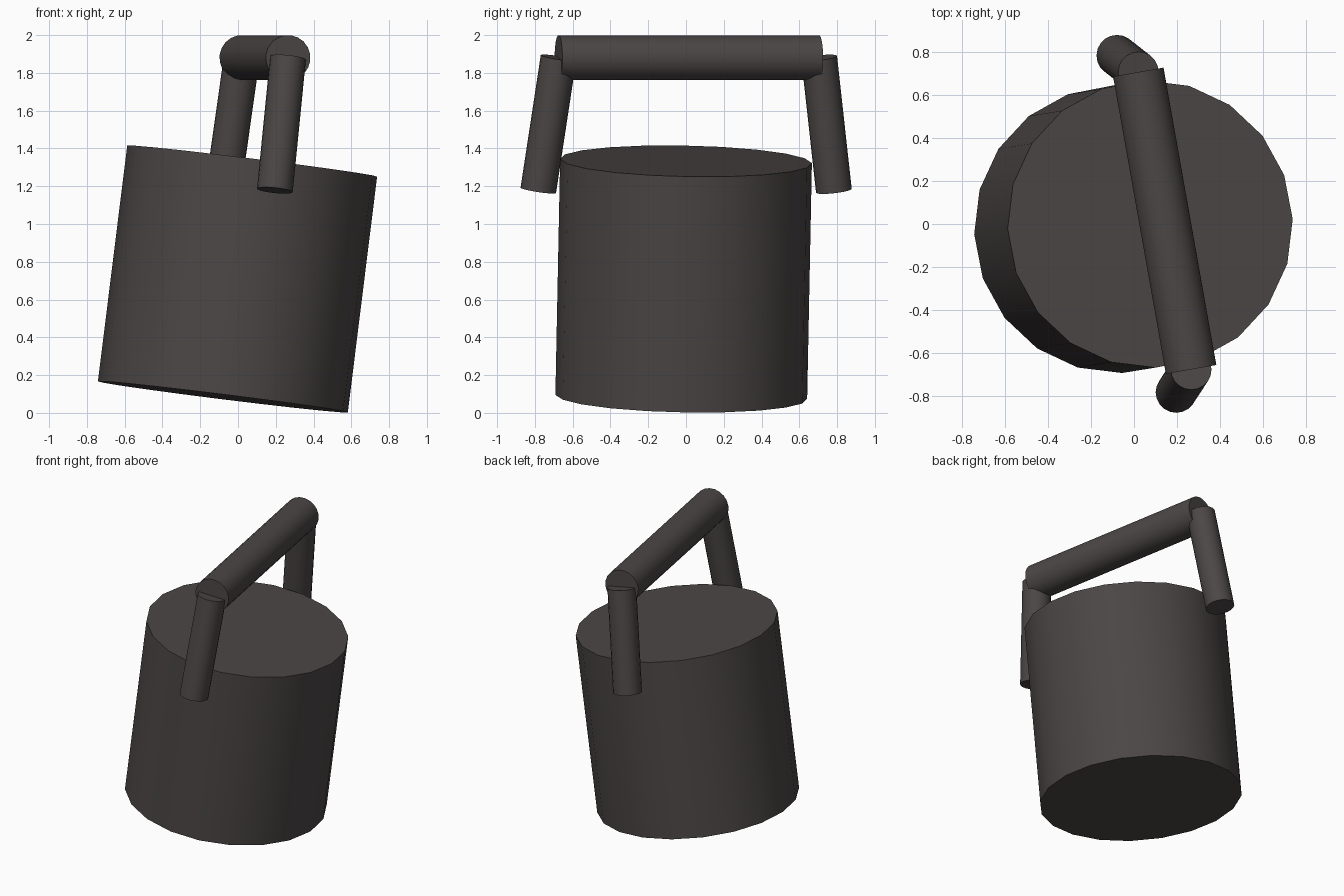
import bpy
import math
from mathutils import Vector, Quaternion

cube = bpy.data.objects.get("Cube")
if cube:
    bpy.data.objects.remove(cube, do_unlink=True)

# Single dark warm grey
grey = bpy.data.materials.new("dark_warm_grey")
grey.use_nodes = True
colour = (0.07, 0.062, 0.06, 1)
grey.diffuse_color = colour
grey.node_tree.nodes["Principled BSDF"].inputs["Base Color"].default_value = colour


def rod(name, start, end, radius, spin=0.0):
    """Capped cylinder running between two points."""
    a, b = Vector(start), Vector(end)
    axis = b - a
    bpy.ops.mesh.primitive_cylinder_add(
        vertices=20, radius=radius, depth=axis.length, location=(a + b) / 2)
    obj = bpy.context.object
    obj.name = obj.data.name = name
    turn = Vector((0, 0, 1)).rotation_difference(axis)
    obj.rotation_mode = 'QUATERNION'
    obj.rotation_quaternion = turn @ Quaternion((0, 0, 1), spin)
    obj.data.materials.append(grey)
    bpy.ops.object.shade_smooth_by_angle(angle=math.radians(30))
    return obj


# Tilted pot body
rod("body", (-0.08, -0.025, 0.085), (0.075, 0, 1.333), 0.667, math.radians(2))

# Carrying handle: grip bar and two splayed legs
front_top = (0.265, -0.675, 1.88)
back_top = (0.02, 0.705, 1.88)
rod("handle_bar", front_top, back_top, 0.12)
rod("front_handle_leg", (0.195, -0.782, 1.178), front_top, 0.095)
rod("back_handle_leg", (-0.08, 0.783, 1.176), back_top, 0.095)
